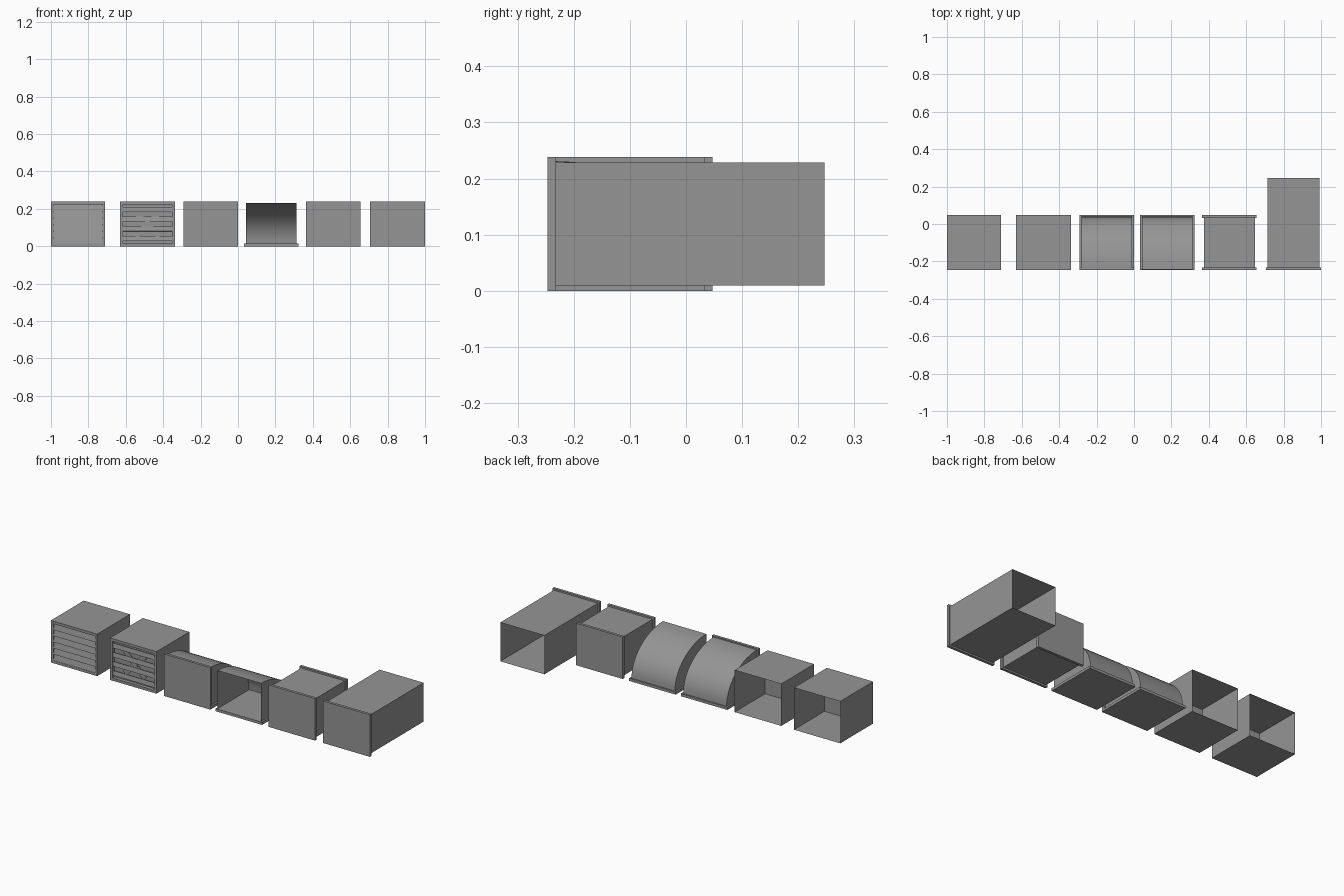
import bpy, bmesh, math
from mathutils import Vector, Matrix

if "Cube" in bpy.data.objects:
    bpy.data.objects.remove(bpy.data.objects["Cube"])

grey = bpy.data.materials.new("duct_grey")
grey.diffuse_color = (0.30, 0.30, 0.30, 1)
grey.use_nodes = True
grey.node_tree.nodes["Principled BSDF"].inputs["Base Color"].default_value = grey.diffuse_color


def finish(name, bm, smooth=False):
    me = bpy.data.meshes.new(name)
    bm.to_mesh(me)
    bm.free()
    me.materials.append(grey)
    ob = bpy.data.objects.new(name, me)
    bpy.context.collection.objects.link(ob)
    if smooth:
        bpy.ops.object.select_all(action='DESELECT')
        ob.select_set(True)
        bpy.context.view_layer.objects.active = ob
        bpy.ops.object.shade_smooth_by_angle(angle=math.radians(30))
    return ob


def add_box(bm, x0, x1, y0, y1, z0, z1, tilt=0, spin=0, open_ends=()):
    """Box between bounds; open_ends lists y directions (-1, 1) left open."""
    c = Vector(((x0 + x1) / 2, (y0 + y1) / 2, (z0 + z1) / 2))
    m = (Matrix.Translation(c) @ Matrix.Rotation(spin, 4, 'Y') @ Matrix.Rotation(tilt, 4, 'X')
         @ Matrix.Diagonal((x1 - x0, y1 - y0, z1 - z0, 1)))
    vs = bmesh.ops.create_cube(bm, size=1, matrix=m)["verts"]
    if open_ends:
        bm.normal_update()
        faces = {f for v in vs for f in v.link_faces}
        gone = [f for f in faces if any(f.normal.y * s > 0.9 for s in open_ends)]
        bmesh.ops.delete(bm, geom=gone, context='FACES_ONLY')


def box(name, *b, **k):
    bm = bmesh.new()
    add_box(bm, *b, **k)
    return finish(name, bm)


F, B, H = -0.247, 0.047, 0.238      # front, back, height of the pieces
R = 0.015                           # rim and flange thickness


def vent_housing(name, x0, x1):
    # sheet sleeve open at both ends, with front rim and recessed panel
    box(name + "_sleeve", x0, x1, F, B, 0, H, open_ends=(-1, 1))
    bm = bmesh.new()
    for a, b in ((x0, x0 + R), (x1 - R, x1)):
        add_box(bm, a, b, F, F + 0.02, 0, H)
    for a, b in ((0, R), (H - R, H)):
        add_box(bm, x0 + R, x1 - R, F, F + 0.02, a, b)
    finish(name + "_rim", bm)
    box(name + "_back_panel", x0 + 0.001, x1 - 0.001, F + 0.02, F + 0.023, 0.001, H - 0.001)


def slats(name, x0, x1, count, h, tilt):
    bm = bmesh.new()
    pitch = (H - 2 * R) / count
    for i in range(count):
        z = R + pitch * (i + 0.5)
        add_box(bm, x0 + R, x1 - R, F + 0.006, F + 0.009, z - h / 2, z + h / 2, tilt=tilt)
    finish(name, bm)


# closed vent
vent_housing("closed_vent", -1.0, -0.71)
slats("closed_louvres", -1.0, -0.71, 6, 0.037, math.radians(-14))

# open vent with a fan behind the louvres
vent_housing("open_vent", -0.63, -0.338)
slats("open_louvres", -0.63, -0.338, 4, 0.026, math.radians(-10))
bm = bmesh.new()
cx, cz = -0.484, H / 2
for i in range(4):
    a = math.radians(45 + 90 * i)
    px, pz = cx + 0.05 * math.sin(a), cz + 0.05 * math.cos(a)
    add_box(bm, px - 0.015, px + 0.015, F + 0.014, F + 0.017, pz - 0.04, pz + 0.04, spin=a)
bmesh.ops.create_cone(bm, cap_ends=True, segments=12, radius1=0.018, radius2=0.018, depth=0.008,
                      matrix=Matrix.Translation((cx, F + 0.015, cz)) @ Matrix.Rotation(math.pi / 2, 4, 'X'))
finish("fan", bm)


def elbow(name, x0, x1, front_plate):
    # quarter-round sheet with flat cheeks, open at front and bottom
    bm = bmesh.new()
    y0, z0, ry, rz, n = F + R if front_plate else F + 0.005, R, 0, 0.216, 14
    ry = B - R / 2 - y0
    prof = [(y0 + ry * math.sin(t), z0 + rz * math.cos(t))
            for t in (math.pi / 2 * i / n for i in range(n + 1))]
    sides = [[bm.verts.new((x, y, z)) for y, z in prof] for x in (x0 + 0.01, x1 - 0.01)]
    for i in range(n):
        bm.faces.new((sides[0][i], sides[1][i], sides[1][i + 1], sides[0][i + 1]))
    for s, x in zip(sides, (x0 + 0.01, x1 - 0.01)):
        bm.faces.new(s + [bm.verts.new((x, y0, z0))])
    bmesh.ops.recalc_face_normals(bm, faces=bm.faces[:])
    finish(name + "_shell", bm, smooth=True)
    box(name + "_bottom_flange", x0, x1, F, B, 0, R)
    if front_plate:
        box(name + "_front_flange", x0, x1, F, F + R, 0, H)


elbow("closed_elbow", -0.292, 0.0, True)
elbow("open_elbow", 0.032, 0.324, False)

# short straight duct with a flange at each end
box("short_duct", 0.373, 0.647, F + R, B - R, 0.009, 0.229, open_ends=(-1, 1))
for nm, y in (("front", F), ("back", B - R)):
    box("short_duct_" + nm + "_flange", 0.364, 0.656, y, y + R, 0, H)

# long straight duct, open at the back
box("long_duct", 0.715, 0.991, F + R, 0.247, 0.009, 0.229, open_ends=(-1, 1))
box("long_duct_flange", 0.706, 1.0, F, F + R, 0, H)
